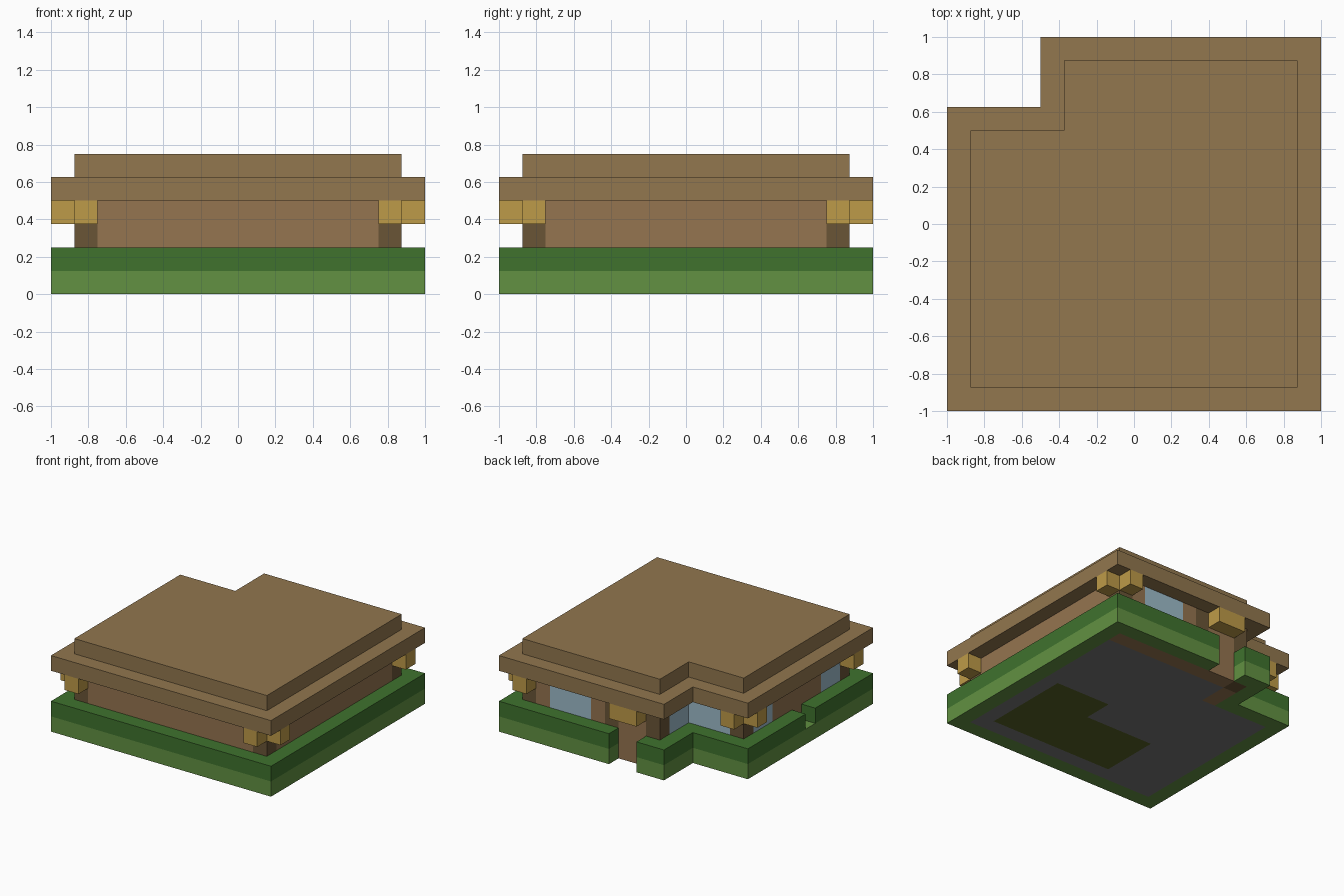
import bpy
import bmesh

cube = bpy.data.objects.get("Cube")
if cube:
    bpy.data.objects.remove(cube, do_unlink=True)

U = 1 / 8  # block size; the plan is 16 x 16 blocks


def material(name, rgb):
    m = bpy.data.materials.new(name)
    m.use_nodes = True
    colour = (*rgb, 1)
    m.diffuse_color = colour
    m.node_tree.nodes["Principled BSDF"].inputs["Base Color"].default_value = colour
    return m


roof_brown = material("roof_brown", (0.287, 0.184, 0.077))
wall_brown = material("wall_brown", (0.30, 0.176, 0.08))
post_brown = material("dark_wood", (0.144, 0.09, 0.037))
gold = material("golden_wood", (0.515, 0.328, 0.065))
leaf_dark = material("dark_leaf", (0.05, 0.17, 0.027))
leaf_light = material("light_leaf", (0.122, 0.283, 0.054))
glass = material("window_blue", (0.34, 0.50, 0.59))
stone = material("stone_grey", (0.18, 0.18, 0.18))
olive = material("olive_floor", (0.09, 0.115, 0.018))


def prism(name, outline, z0, z1, mat):
    """Extrude a plan outline, given in blocks, from z0 to z1."""
    bm = bmesh.new()
    base = bm.faces.new([bm.verts.new(((x - 8) * U, (y - 8) * U, z0 * U)) for x, y in outline])
    top = bmesh.ops.extrude_face_region(bm, geom=[base])["geom"]
    verts = [v for v in top if isinstance(v, bmesh.types.BMVert)]
    bmesh.ops.translate(bm, verts=verts, vec=(0, 0, (z1 - z0) * U))
    bmesh.ops.recalc_face_normals(bm, faces=bm.faces)
    mesh = bpy.data.meshes.new(name)
    bm.to_mesh(mesh)
    bm.free()
    mesh.materials.append(mat)
    obj = bpy.data.objects.new(name, mesh)
    bpy.context.collection.objects.link(obj)
    return obj


def box(name, x0, x1, y0, y1, z0, z1, mat):
    return prism(name, [(x0, y0), (x1, y0), (x1, y1), (x0, y1)], z0, z1, mat)


def notched(inset):
    """Square plan with the back corner cut out."""
    a, b = inset, 16 - inset
    return [(a, a), (b, a), (b, b), (4 + a, b), (4 + a, 13 - a), (a, 13 - a)]


# Roof
prism("roof_eave", notched(0), 4, 5, roof_brown)
prism("roof_top", notched(1), 5, 6, roof_brown)

# Hedge, open at the back door, with a low spot on one side
near_back = [(1, 12), (5, 12), (5, 15), (6, 15), (6, 16), (4, 16), (4, 13), (0, 13)]
around = [(0, 0), (16, 0), (16, 16), (8, 16), (8, 15), (15, 15), (15, 1), (1, 1)]
prism("hedge_lower", near_back + around, 0, 1, leaf_light)
prism("hedge_upper_notch", near_back + [(0, 7), (1, 7)], 1, 2, leaf_dark)
prism("hedge_upper_main", around + [(1, 6), (0, 6)], 1, 2, leaf_dark)

# Floor
prism("floor_front", [(1, 1), (15, 1), (15, 8), (14, 8), (14, 2), (5, 2), (5, 6), (1, 6)], 0, 1, stone)
prism("floor_back", [(1, 6), (10, 6), (10, 8), (15, 8), (15, 14), (6, 14), (6, 12), (1, 12)], 0, 1, stone)
prism("floor_inlay", [(5, 2), (14, 2), (14, 8), (10, 8), (10, 6), (5, 6)], 0, 1, olive)
box("back_footing", 6, 15, 14, 15, 0, 1, wall_brown)
box("notch_footing", 5, 6, 12, 14, 0, 1, wall_brown)

# Solid walls
box("front_wall", 2, 14, 1, 2, 1, 4, wall_brown)
box("left_wall", 14, 15, 2, 14, 1, 4, wall_brown)
box("back_wall_outer", 13, 14, 14, 15, 1, 4, wall_brown)
box("back_wall_inner", 9, 10, 14, 15, 1, 4, wall_brown)
box("back_door", 6, 8, 14, 15, 1, 4, wall_brown)
box("right_wall", 1, 2, 4, 9, 1, 4, wall_brown)

# Windows, each on a sill
for name, x0, x1, y0, y1 in [
    ("back", 10, 13, 14, 15),
    ("notch_side", 5, 6, 12, 14),
    ("notch_back", 2, 5, 11, 12),
    ("right_back", 1, 2, 9, 11),
    ("right_front", 1, 2, 2, 4),
]:
    box(name + "_sill", x0, x1, y0, y1, 1, 2, wall_brown)
    box(name + "_window", x0, x1, y0, y1, 2, 4, glass)

# Posts
for x, y, z in [(1, 1, 1), (14, 1, 1), (14, 14, 1), (1, 11, 1), (8, 14, 1), (5, 14, 0)]:
    box("post", x, x + 1, y, y + 1, z, 4, post_brown)

# Roof brackets, two per outer corner, and the beam over the door
for x, y in [(1, 0), (0, 1), (14, 0), (15, 1), (14, 15), (15, 14), (1, 12), (0, 11)]:
    box("roof_bracket", x, x + 1, y, y + 1, 3, 4, gold)
box("door_beam", 6, 8, 15, 16, 3, 4, gold)
